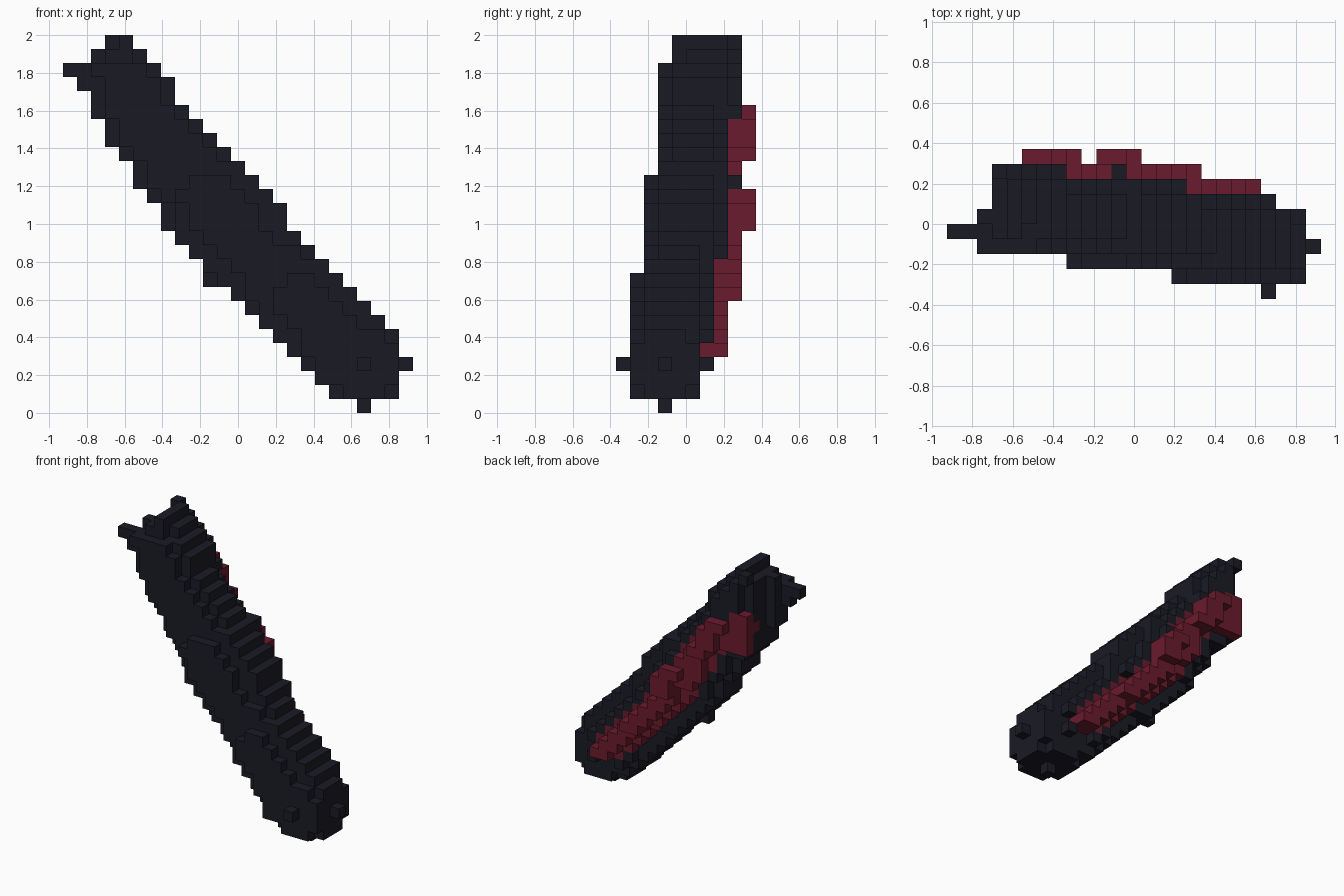
import bpy
import bmesh
from mathutils import Vector

cube = bpy.data.objects.get("Cube")
if cube:
    bpy.data.objects.remove(cube, do_unlink=True)

SIZE = 2 / 27                        # edge of one block
ORIGIN = Vector((-12.5, -5, 0))      # grid corner, in blocks


def make_material(name, colour):
    mat = bpy.data.materials.new(name)
    mat.use_nodes = True
    mat.diffuse_color = colour
    mat.node_tree.nodes["Principled BSDF"].inputs["Base Color"].default_value = colour
    return mat


def layer_span(z):
    """Left and right block of the leaning bar at one height."""
    left = max(2, 20 - z + (z > 13) + (z > 16) + (z > 19)) + (z > 25)
    right = min(23, 28 - z + (z > 13) + (z > 22))
    return left, right


def depth_span(z, off):
    """Front and back block, stepping square to the bar's own axis."""
    along = z - off / 2
    front = 1 + (along >= 9) + (along > 16) + (z > 24)
    hump = 14.4 < along < 16.1 or along > 19.5
    back = 5 + (along > 3.5) + (along > 9.5) + hump
    return front, back


def stripe_top(z):
    """Outermost block of the stripe on the back."""
    if z < 8:
        return 7
    return 9 if 13 <= z <= 15 or z >= 18 else 8


def worn_away(x, y, z):
    """Blocks missing from the ragged top end."""
    if z == 26:
        return x == 3 or y > 7
    return (x == 2 and y > 5) or (x == 3 and y > 7)


def block_mesh(name, cells, solid, mat):
    """Outer faces of a set of blocks."""
    bm = bmesh.new()
    for cell in sorted(cells):
        centre = Vector(cell) + Vector((0.5, 0.5, 0.5)) + ORIGIN
        for axis in range(3):
            for sign in (-1, 1):
                step = [0, 0, 0]
                step[axis] = sign
                if tuple(c + d for c, d in zip(cell, step)) in solid:
                    continue
                n = Vector(step) / 2
                u, v = Vector((0, 0, 0)), Vector((0, 0, 0))
                u[(axis + 1) % 3] = 0.5
                v[(axis + 2) % 3] = 0.5 * sign
                corners = (-u - v, u - v, u + v, v - u)
                bm.faces.new([bm.verts.new((centre + n + c) * SIZE) for c in corners])
    bmesh.ops.remove_doubles(bm, verts=bm.verts, dist=SIZE / 100)
    mesh = bpy.data.meshes.new(name)
    bm.to_mesh(mesh)
    bm.free()
    mesh.materials.append(mat)
    bpy.context.collection.objects.link(bpy.data.objects.new(name, mesh))


body, stripe = set(), set()
for z in range(1, 27):
    left, right = layer_span(z)
    cx, rx = (left + right) / 2, (right - left + 1) / 2
    power = 4 if 2 <= z <= 4 else 2.4
    for x in range(left, right + 1):
        # Rounded bar: one soft-cornered oval per layer
        off = x - cx
        front, back = depth_span(z, off)
        cy, ry = (front + back) / 2, (back - front + 1) / 2
        column = [y for y in range(front, back + 1)
                  if abs(off / rx) ** power + abs((y - cy) / ry) ** power <= 1
                  and not worn_away(x, y, z)]
        body.update((x, y, z) for y in column)

        # Stripe: a wide base in the bar's surface with a narrow raised ridge
        if 4 <= z <= 21 and x <= 20 and column:
            top = stripe_top(z)
            if -2 <= off <= 1.6:
                stripe.add((x, column[-1], z))
            low, high = (-0.5, 1) if top == 9 else (-1.2, 0.6)
            if low <= off <= high and x >= 5:
                stripe.update((x, y, z) for y in range(column[-1], top + 1))

# Upper end of the stripe
stripe.update((x, 8, z) for x in (3, 4) for z in range(19, 23))

# Single-block nubs at the ends and at the middle
body.update([(24, 3, 3), (21, 0, 3), (21, 6, 3), (21, 3, 0)])
body.update([(0, 4, 24), (1, 4, 24), (1, 4, 23), (2, 3, 24), (10, 4, 9)])
body.update([(3, 8, 26), (4, 8, 25)])
body -= stripe

solid = body | stripe
block_mesh("bar_body", body, solid, make_material("dark slate", (0.0103, 0.0103, 0.0185, 1)))
block_mesh("back_stripe", stripe, solid, make_material("deep red", (0.147, 0.0105, 0.0265, 1)))
